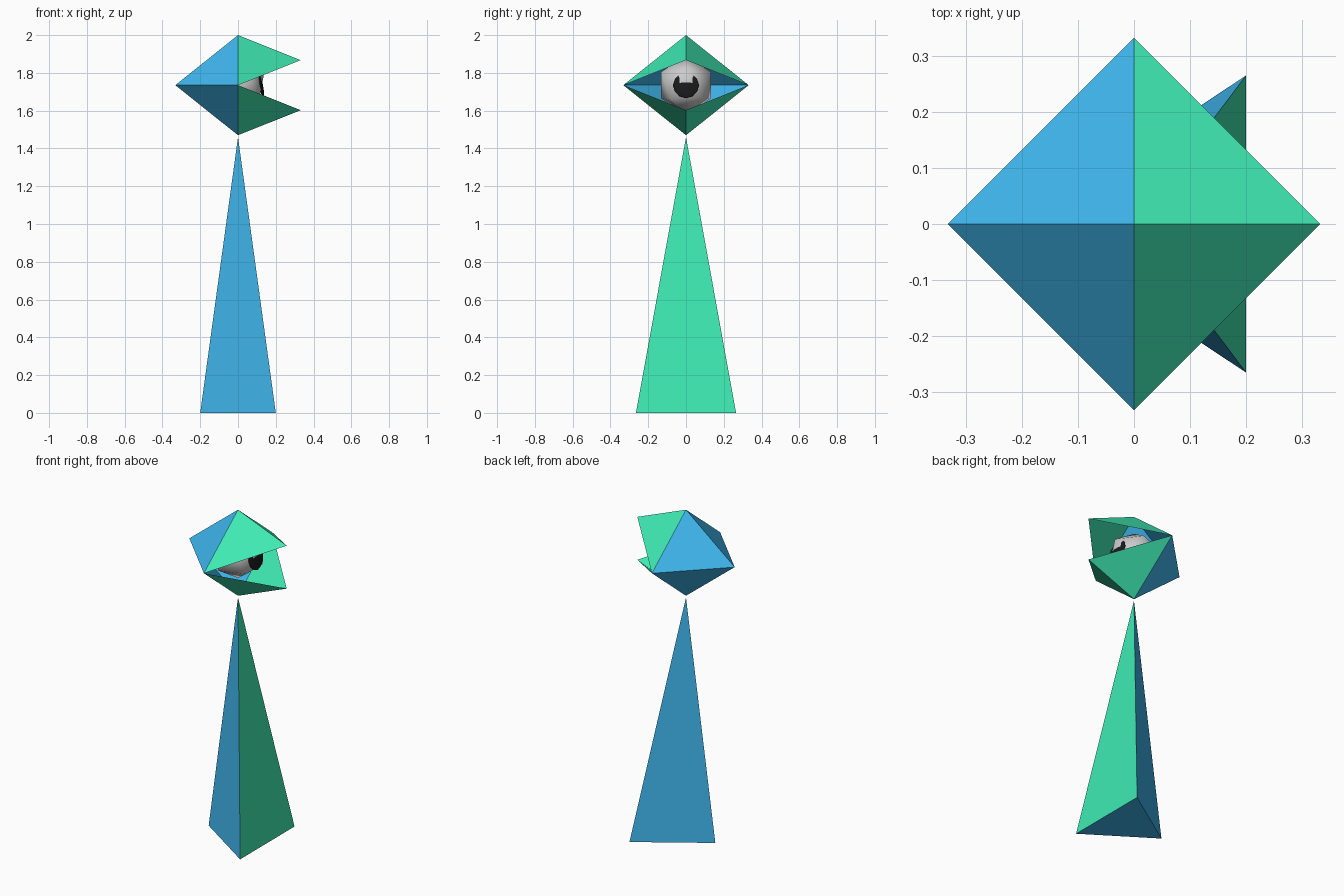
import bpy
from math import atan2
from mathutils import Vector

if "Cube" in bpy.data.objects:
    bpy.data.objects.remove(bpy.data.objects["Cube"])


def material(name, rgb):
    m = bpy.data.materials.new(name)
    m.diffuse_color = (*rgb, 1)
    m.use_nodes = True
    m.node_tree.nodes["Principled BSDF"].inputs["Base Color"].default_value = m.diffuse_color
    return m


BLUE = material("blue", (0.05, 0.47, 0.85))
GREEN = material("green", (0.05, 0.82, 0.45))
BLACK = material("black", (0.01, 0.01, 0.01))


def facets(name, verts, faces, mats, face_mats=None, outward_from=(0, 0, 0)):
    """Flat-faced mesh with each face turned away from a given inner point."""
    inner = Vector(outward_from)
    turned = []
    for f in faces:
        a, b, c = (Vector(verts[i]) for i in f)
        out = (b - a).cross(c - a).dot((a + b + c) / 3 - inner) > 0
        turned.append(f if out else f[::-1])
    mesh = bpy.data.meshes.new(name)
    mesh.from_pydata(verts, [], turned)
    for m in mats:
        mesh.materials.append(m)
    for p, i in zip(mesh.polygons, face_mats or [0] * len(faces)):
        p.material_index = i
    ob = bpy.data.objects.new(name, mesh)
    bpy.context.collection.objects.link(ob)
    return ob


CZ, R, H = 1.735, 0.332, 0.265
CENTRE = (0, 0, CZ)

# body: tall three-sided spike, green on the +x side
facets("body",
       [(-0.2, 0, 0), (0.2, -0.265, 0), (0.2, 0.265, 0), (0, 0, 1.46)],
       [(0, 1, 3), (1, 2, 3), (2, 0, 3), (0, 1, 2)],
       [BLUE, GREEN], [0, 1, 0, 0], (0, 0, 0.5))

# back of head: open half octahedron
facets("head_back",
       [(-R, 0, CZ), (0, -R, CZ), (0, R, CZ), (0, 0, CZ + H), (0, 0, CZ - H)],
       [(0, 1, 3), (0, 2, 3), (0, 1, 4), (0, 2, 4)], [BLUE], None, CENTRE)

# upper and lower jaws: open two-sided beaks
for name, s in (("upper_jaw", 1), ("lower_jaw", -1)):
    facets(name,
           [(0, 0, CZ + s * H), (0, -R, CZ), (0, R, CZ), (R, 0, CZ + s * H / 2)],
           [(0, 1, 3), (0, 2, 3)], [GREEN], None, CENTRE)

# eye
bpy.ops.mesh.primitive_ico_sphere_add(subdivisions=1, radius=0.156, location=CENTRE)
eye = bpy.context.object
eye.name = "eye"
bpy.ops.object.shade_smooth()

# pupil: flattened ball lying on the eye's front facet
bpy.ops.mesh.primitive_ico_sphere_add(subdivisions=2, radius=0.07,
                                      location=(0.122, 0, CZ),
                                      rotation=(0, -atan2(0.188, 0.982), 0))
pupil = bpy.context.object
pupil.name = "pupil"
pupil.scale = (0.15, 1, 1)
pupil.data.materials.append(BLACK)
bpy.ops.object.shade_smooth()
